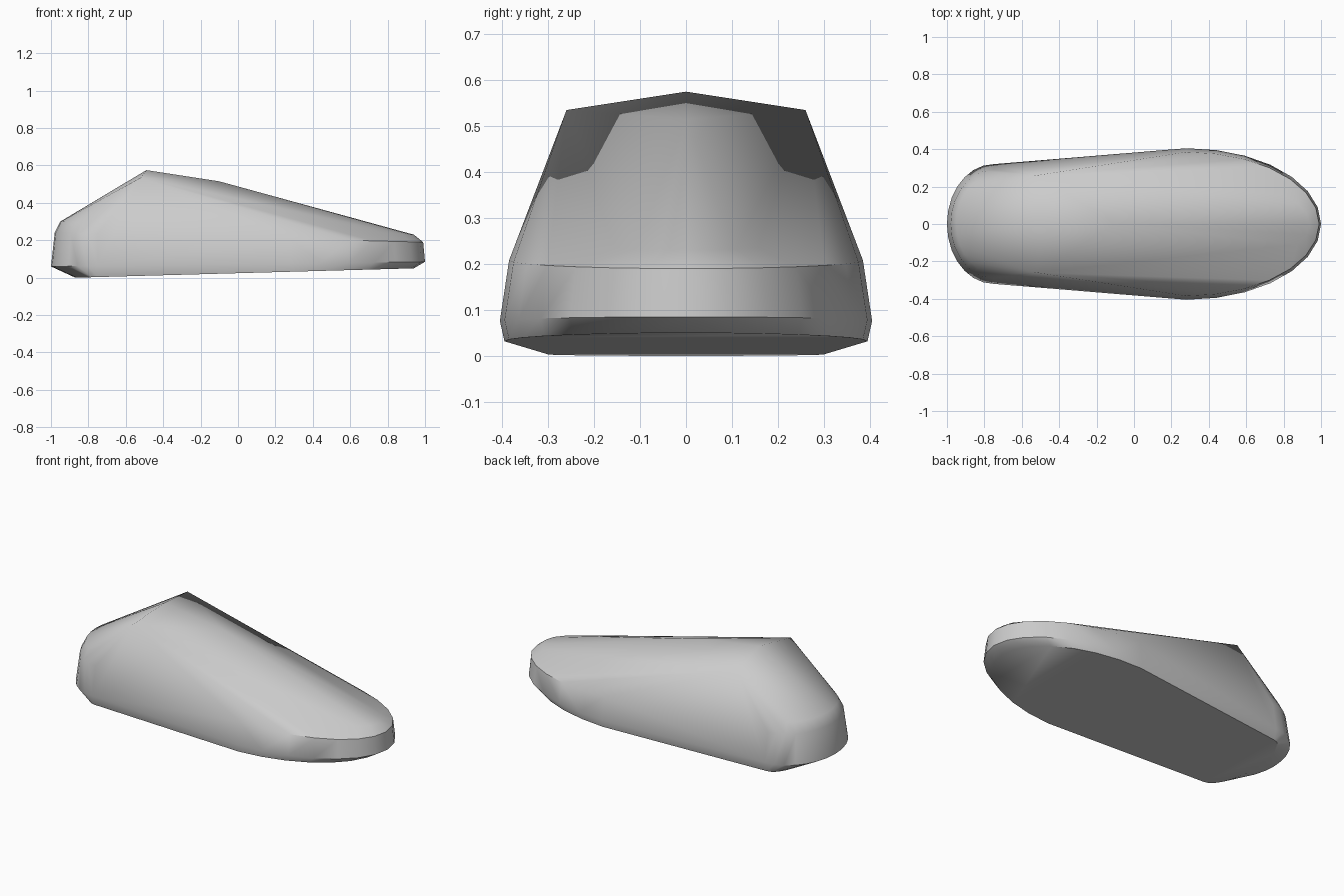
import bpy
import bmesh
from math import sin, cos, pi

cube = bpy.data.objects.get("Cube")
if cube:
    bpy.data.objects.remove(cube, do_unlink=True)

HEEL_CENTRE, TOE_CENTRE = -0.75, 0.28
ARC_STEPS = 7


def make_material(name, value):
    """Plain grey material."""
    material = bpy.data.materials.new(name)
    material.use_nodes = True
    colour = (value, value, value, 1)
    material.diffuse_color = colour
    shader = material.node_tree.nodes["Principled BSDF"]
    shader.inputs["Base Color"].default_value = colour
    return material


def add_outline(bm, heel_length, heel_width, heel_height,
                toe_length, toe_width, toe_height):
    """Closed outline of two half ellipses, rising evenly from heel to toe."""
    heel_tip = HEEL_CENTRE - heel_length
    toe_tip = TOE_CENTRE + toe_length
    ends = ((HEEL_CENTRE, -heel_length, heel_width),
            (TOE_CENTRE, toe_length, toe_width))
    for centre, length, width in ends:
        for step in range(-ARC_STEPS, ARC_STEPS + 1):
            angle = step / ARC_STEPS * pi / 2
            x = centre + length * cos(angle)
            along = (x - heel_tip) / (toe_tip - heel_tip)
            z = heel_height + (toe_height - heel_height) * along
            bm.verts.new((x, width * sin(angle), z))


def add_crown_ridge(bm):
    """Peak across the body, with a centre ridge running to the toe."""
    bm.verts.new((-0.49, 0, 0.575))
    bm.verts.new((-0.1, 0, 0.515))
    for side in (-1, 1):
        bm.verts.new((-0.52, side * 0.26, 0.535))


def skin(bm):
    """Wrap all points in a tight surface and drop the points inside it."""
    hull = bmesh.ops.convex_hull(bm, input=bm.verts)
    inside = hull["geom_interior"] + hull["geom_unused"]
    spare = {item for item in inside if isinstance(item, bmesh.types.BMVert)}
    bmesh.ops.delete(bm, geom=list(spare), context="VERTS")
    bmesh.ops.recalc_face_normals(bm, faces=bm.faces)


# Body: sole, waist, shoulder and crown outlines under one skin
bm = bmesh.new()
add_outline(bm, 0.12, 0.3, 0, 0.66, 0.395, 0.05)
add_outline(bm, 0.25, 0.32, 0.06, 0.72, 0.405, 0.085)
add_outline(bm, 0.23, 0.29, 0.24, 0.71, 0.385, 0.19)
add_outline(bm, 0.2, 0.26, 0.3, 0.66, 0.25, 0.23)
add_crown_ridge(bm)
skin(bm)

mesh = bpy.data.meshes.new("body")
bm.to_mesh(mesh)
bm.free()
mesh.materials.append(make_material("light grey", 0.6))
body = bpy.data.objects.new("body", mesh)
bpy.context.collection.objects.link(body)

# Soft sides with a crisp sole edge and crown ridge
bpy.ops.object.select_all(action="DESELECT")
body.select_set(True)
bpy.context.view_layer.objects.active = body
bpy.ops.object.shade_smooth_by_angle(angle=0.7)
